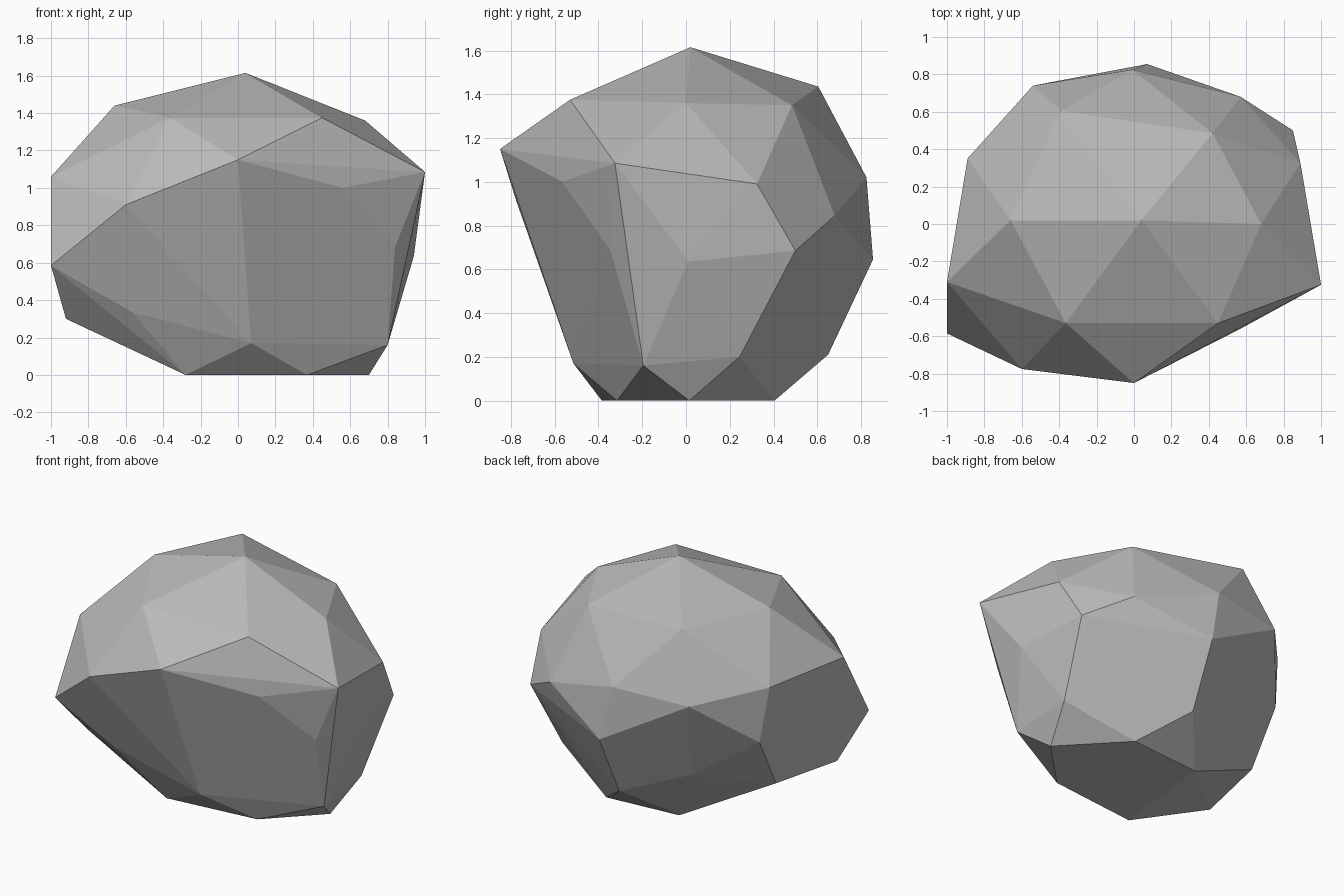
import bpy
import bmesh

default_cube = bpy.data.objects.get("Cube")
if default_cube:
    bpy.data.objects.remove(default_cube, do_unlink=True)


def flat_material(name, color):
    material = bpy.data.materials.new(name)
    material.use_nodes = True
    material.diffuse_color = color
    shader = next(n for n in material.node_tree.nodes if n.type == "BSDF_PRINCIPLED")
    shader.inputs["Base Color"].default_value = color
    return material


def faceted_stone(name, rings, material):
    """Wrap flat facets tightly around rings of corner points."""
    bm = bmesh.new()
    for ring in rings:
        for corner in ring:
            bm.verts.new(corner)
    hull = bmesh.ops.convex_hull(bm, input=bm.verts)
    # Remove points that fall inside the stone
    inner = {item for key in ("geom_interior", "geom_unused") for item in hull[key]
             if isinstance(item, bmesh.types.BMVert)}
    bmesh.ops.delete(bm, geom=list(inner), context="VERTS")
    bmesh.ops.recalc_face_normals(bm, faces=bm.faces)
    for face in bm.faces:
        face.smooth = False
    mesh = bpy.data.meshes.new(name)
    bm.to_mesh(mesh)
    bm.free()
    mesh.materials.append(material)
    stone = bpy.data.objects.new(name, mesh)
    bpy.context.collection.objects.link(stone)
    return stone


# Flat underside resting on the ground
base = [(-.28, -.385, 0), (.37, -.315, 0), (.7, .015, 0), (.33, .405, 0), (-.2, .36, 0)]

# Chamfer between underside and flanks
lower = [(.07, -.515, .17), (.8, -.195, .16), (.78, .245, .2), (.06, .65, .21),
         (-.41, .52, .4), (-.82, .18, .32), (-.92, -.35, .3), (-.565, -.54, .335)]

# Widest part, with the broad cut face at the front
middle = [(-1, -.585, .585), (.84, -.345, .685), (.94, .01, .635), (.85, .5, .685),
          (.57, .68, .845), (.07, .855, .645), (-.84, .39, .69)]

# Shoulder, with the jutting front and side corners
shoulder = [(-.6, -.775, .91), (0, -.85, 1.15), (.56, -.565, 1), (1, -.325, 1.085),
            (.89, .325, .99), (-.01, .825, 1.02), (-.54, .74, .99), (-.89, .35, 1.07),
            (-1, -.31, 1.06)]

# Crown and peak
crown = [(-.365, -.53, 1.375), (.45, -.53, 1.375), (.68, 0, 1.36), (.42, .485, 1.35),
         (-.39, .605, 1.435), (-.66, .02, 1.44), (.04, .02, 1.615)]

stone_grey = flat_material("stone grey", (.5, .5, .5, 1))
faceted_stone("boulder", [base, lower, middle, shoulder, crown], stone_grey)
